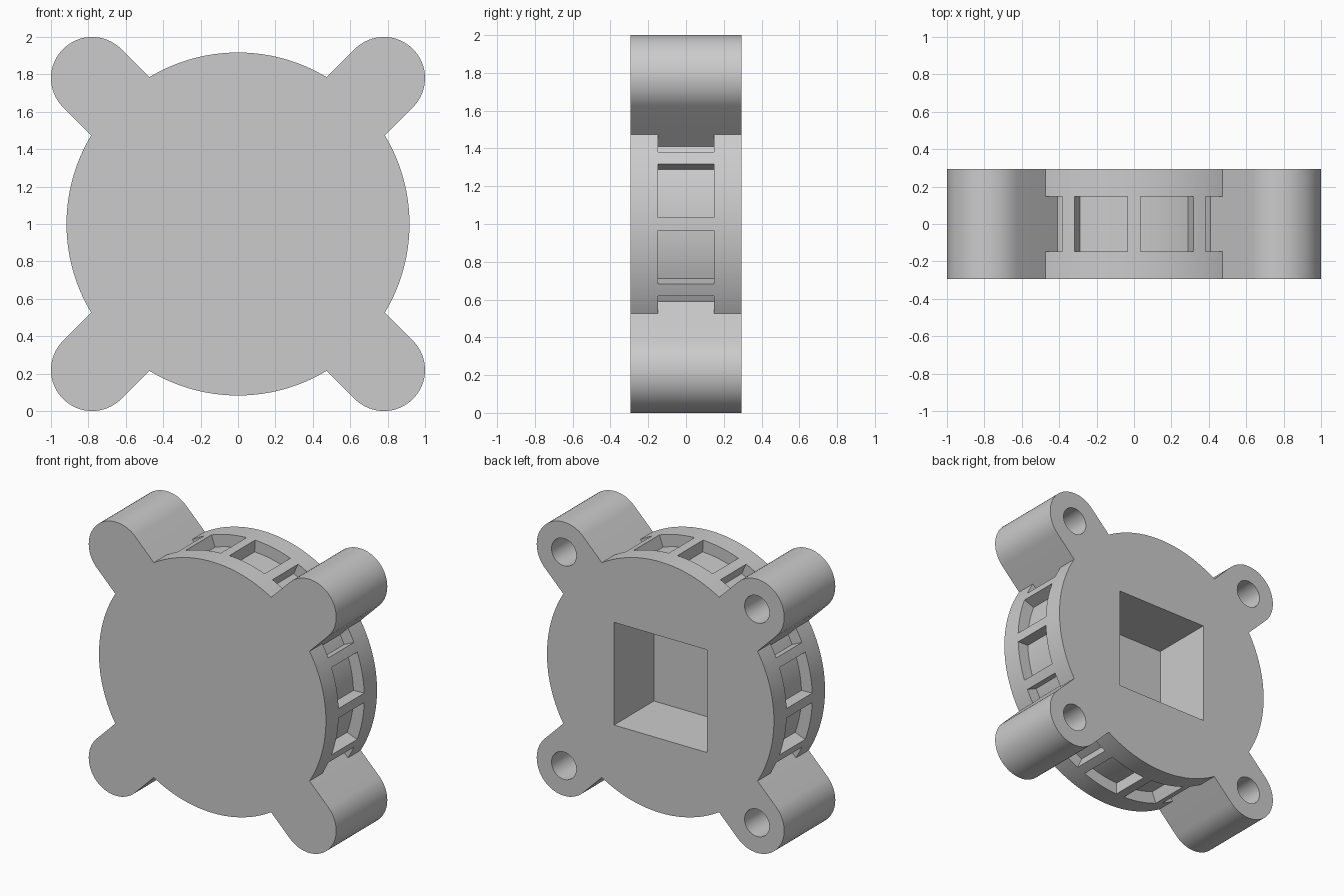
import bpy
import bmesh
from math import sin, cos, pi, radians

if "Cube" in bpy.data.objects:
    bpy.data.objects.remove(bpy.data.objects["Cube"], do_unlink=True)

HALF = 0.295            # half thickness
R_BODY, R_FLOOR = 0.917, 0.83
LUG, R_LUG = 0.78, 0.22  # lug centre offset and radius
MID = 1.0               # height of the disc centre

grey = bpy.data.materials.new("plain grey")
grey.use_nodes = True
grey.diffuse_color = (0.6, 0.6, 0.6, 1)
grey.node_tree.nodes["Principled BSDF"].inputs["Base Color"].default_value = (0.6, 0.6, 0.6, 1)


def arc(cx, cz, r, a0, a1, n):
    return [(cx + r * cos(a0 + (a1 - a0) * i / n),
             cz + r * sin(a0 + (a1 - a0) * i / n)) for i in range(n + 1)]


def circle(cx, cz, r, n):
    return arc(cx, cz, r, 0, 2 * pi, n)[:-1]


def turn(points, a):
    return [(x * cos(a) - z * sin(a), x * sin(a) + z * cos(a)) for x, z in points]


def prisms(name, outlines, y0, y1):
    """One mesh holding every outline extruded along y."""
    bm = bmesh.new()
    for pts in outlines:
        front = [bm.verts.new((x, y0, z + MID)) for x, z in pts]
        back = [bm.verts.new((x, y1, z + MID)) for x, z in pts]
        bm.faces.new(front)
        bm.faces.new(back[::-1])
        for i in range(len(pts)):
            j = (i + 1) % len(pts)
            bm.faces.new((front[j], front[i], back[i], back[j]))
    bmesh.ops.recalc_face_normals(bm, faces=bm.faces)
    mesh = bpy.data.meshes.new(name)
    bm.to_mesh(mesh)
    bm.free()
    mesh.materials.append(grey)
    obj = bpy.data.objects.new(name, mesh)
    bpy.context.collection.objects.link(obj)
    return obj


def combine(target, tool, operation):
    mod = target.modifiers.new(tool.name, "BOOLEAN")
    mod.object, mod.operation, mod.solver = tool, operation, "EXACT"
    bpy.context.view_layer.objects.active = target
    bpy.ops.object.modifier_apply(modifier=mod.name)
    bpy.data.objects.remove(tool, do_unlink=True)


# Round body
body = prisms("housing", [circle(0, 0, R_BODY, 160)], -HALF, HALF)

# Shallow windows around the rim
half_width = radians(9.1)
window = (arc(0, 0, R_FLOOR, -half_width, half_width, 8)
          + arc(0, 0, 1.0, half_width, -half_width, 8))
windows = [turn(window, (i + 0.5) * pi / 8) for i in range(16)]
combine(body, prisms("rim_windows", windows, -0.148, 0.148), "DIFFERENCE")

# Four rounded corner lugs
reach = LUG * 2 ** 0.5
lug = [(0.6, -R_LUG)] + arc(reach, 0, R_LUG, -pi / 2, pi / 2, 32) + [(0.6, R_LUG)]
corners = [pi / 4 + i * pi / 2 for i in range(4)]
combine(body, prisms("corner_lugs", [turn(lug, a) for a in corners], -HALF, HALF), "UNION")

# Square pocket and blind screw holes, open at the back
s = 0.375
recesses = [[(-s, -s), (s, -s), (s, s), (-s, s)]]
recesses += [turn(circle(reach, 0, 0.1, 40), a) for a in corners]
combine(body, prisms("back_recesses", recesses, HALF - 0.46, HALF + 0.1), "DIFFERENCE")

# Smooth the curved walls, keep the edges crisp
bpy.ops.object.select_all(action="DESELECT")
body.select_set(True)
bpy.context.view_layer.objects.active = body
bpy.ops.object.shade_smooth_by_angle(angle=radians(25))
